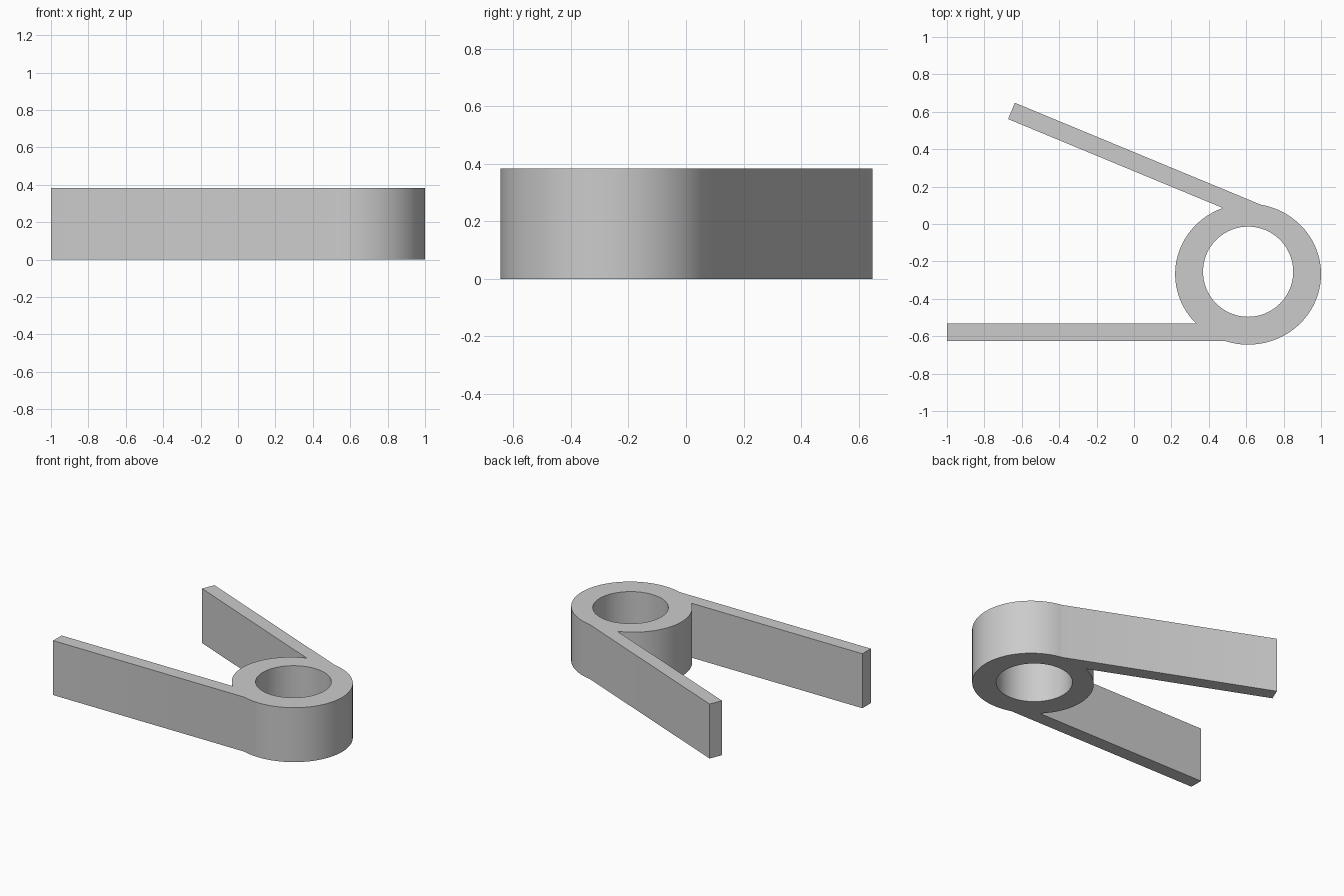
import bpy, bmesh
from math import sin, cos, atan2, sqrt, radians, pi
from mathutils import Vector

HEIGHT = 0.383
CENTRE = Vector((0.61, -0.268))
RX, RY = 0.39, 0.377          # outer coil radii
HOLE_CENTRE, HOLE_R = Vector((0.61, -0.255)), 0.241

cube = bpy.data.objects.get("Cube")
if cube:
    bpy.data.objects.remove(cube, do_unlink=True)

grey = bpy.data.materials.new("plain_grey")
grey.use_nodes = True
colour = (0.6, 0.6, 0.6, 1)
grey.diffuse_color = colour
grey.node_tree.nodes["Principled BSDF"].inputs["Base Color"].default_value = colour


def hit_angle(point, direction):
    """Angle on the coil where a line from an arm tip first meets it."""
    p = Vector(((point.x - CENTRE.x) / RX, (point.y - CENTRE.y) / RY))
    d = Vector((direction.x / RX, direction.y / RY))
    a, b, c = d.dot(d), p.dot(d), p.dot(p) - 1
    q = p + d * ((-b - sqrt(max(b * b - a * c, 0))) / a)
    return atan2(q.y, q.x)


def arc(start, end, steps):
    if end < start:
        end += 2 * pi
    angles = [start + (end - start) * i / steps for i in range(steps + 1)]
    return [CENTRE + Vector((RX * cos(t), RY * sin(t))) for t in angles]


# Arm tips and directions
low_dir = Vector((1, 0))
low_out, low_in = Vector((-1, -0.626)), Vector((-1, -0.532))
tilt = radians(-22.5)
up_dir = Vector((cos(tilt), sin(tilt)))
up_out, up_in = Vector((-0.637, 0.648)), Vector((-0.673, 0.561))

# Closed outline: coil outside, upper arm, coil inside the fork, lower arm
outline = arc(hit_angle(low_out, low_dir), hit_angle(up_out, up_dir), 72)
outline += [up_out, up_in]
outline += arc(hit_angle(up_in, up_dir), hit_angle(low_in, low_dir), 40)
outline += [low_in, low_out]
hole = [HOLE_CENTRE + HOLE_R * Vector((cos(2 * pi * i / 96), sin(2 * pi * i / 96)))
        for i in range(96)]

# Fill the outline around the hole and extrude it upward
bm = bmesh.new()
edges = []
for loop in (outline, hole):
    verts = [bm.verts.new((p.x, p.y, 0)) for p in loop]
    edges += [bm.edges.new((v, verts[i - 1])) for i, v in enumerate(verts)]
bmesh.ops.triangle_fill(bm, edges=edges, use_beauty=True)
solid = bmesh.ops.extrude_face_region(bm, geom=bm.faces[:], use_keep_orig=True)
top = [v for v in solid["geom"] if isinstance(v, bmesh.types.BMVert)]
bmesh.ops.translate(bm, verts=top, vec=(0, 0, HEIGHT))
bmesh.ops.recalc_face_normals(bm, faces=bm.faces[:])

mesh = bpy.data.meshes.new("spring_clip")
bm.to_mesh(mesh)
bm.free()
mesh.materials.append(grey)
clip = bpy.data.objects.new("spring_clip", mesh)
bpy.context.collection.objects.link(clip)

bpy.ops.object.select_all(action="DESELECT")
clip.select_set(True)
bpy.context.view_layer.objects.active = clip
bpy.ops.object.shade_smooth_by_angle(angle=radians(20))
